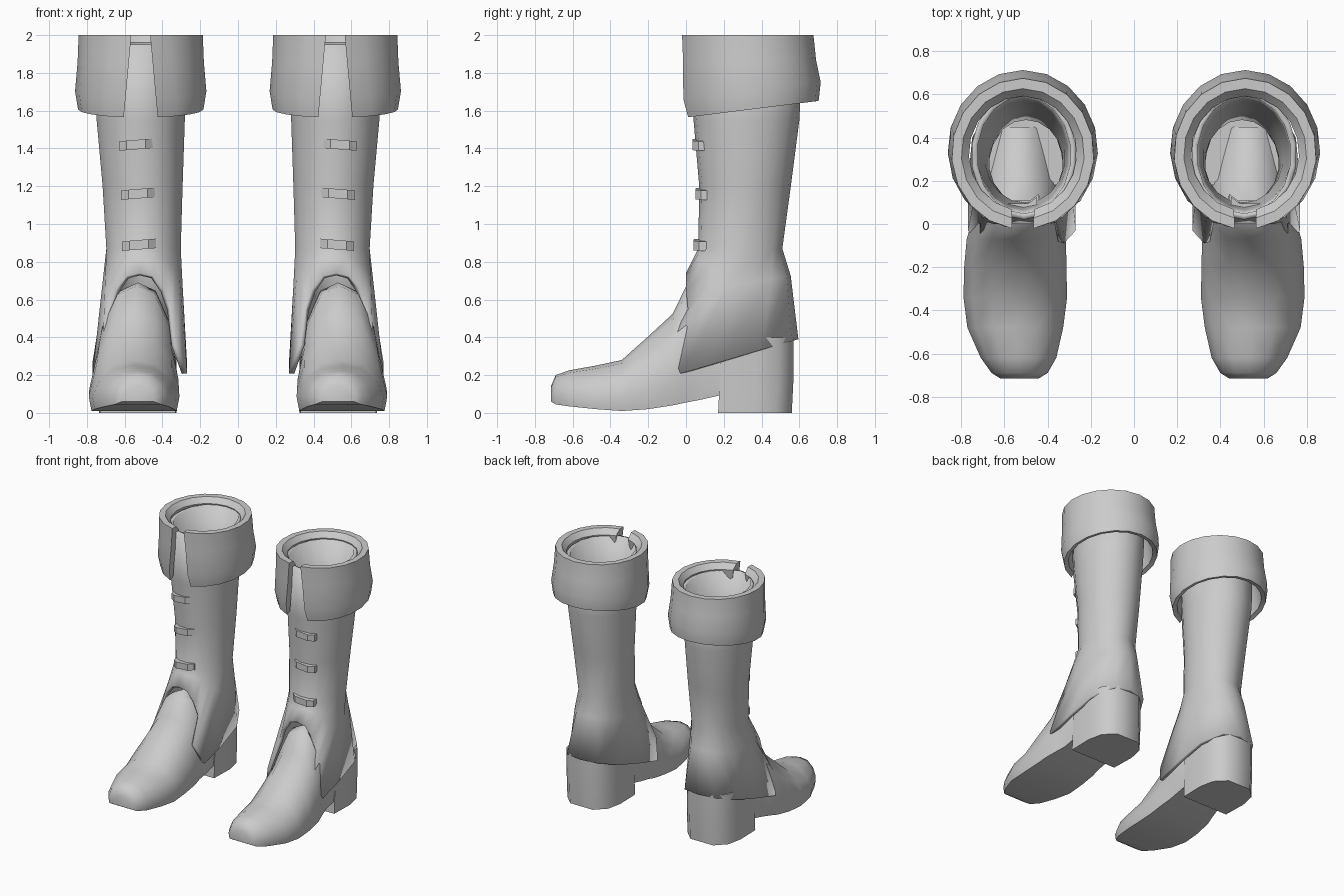
import bpy, bmesh, math

if "Cube" in bpy.data.objects:
    bpy.data.objects.remove(bpy.data.objects["Cube"])

leather = bpy.data.materials.new("grey_leather")
leather.diffuse_color = (0.6, 0.6, 0.6, 1)
leather.use_nodes = True
leather.node_tree.nodes["Principled BSDF"].inputs["Base Color"].default_value = leather.diffuse_color


def finish(name, verts, faces, recalc=True, thickness=0, angle=40):
    """Make one part of the boot, shade it and mirror it to the other foot."""
    me = bpy.data.meshes.new(name)
    me.from_pydata(verts, [], faces)
    if recalc:
        bm = bmesh.new()
        bm.from_mesh(me)
        bmesh.ops.recalc_face_normals(bm, faces=bm.faces)
        bm.to_mesh(me)
        bm.free()
    ob = bpy.data.objects.new(name, me)
    bpy.context.collection.objects.link(ob)
    me.materials.append(leather)
    if thickness:
        mod = ob.modifiers.new("thickness", 'SOLIDIFY')
        mod.thickness = thickness
        mod.offset = -1
    ob.modifiers.new("pair", 'MIRROR').use_mirror_merge = False
    bpy.ops.object.select_all(action='DESELECT')
    ob.select_set(True)
    bpy.context.view_layer.objects.active = ob
    bpy.ops.object.shade_smooth_by_angle(angle=math.radians(angle))
    return ob


def loft(rings, caps=True):
    """Join equal closed rings with quads."""
    n = len(rings[0])
    verts = [p for r in rings for p in r]
    faces = [(k * n + i, k * n + (i + 1) % n, (k + 1) * n + (i + 1) % n, (k + 1) * n + i)
             for k in range(len(rings) - 1) for i in range(n)]
    if caps:
        faces += [tuple(range(n))[::-1], tuple(range(len(verts) - n, len(verts)))]
    return verts, faces


def mirror_half(half):
    return half + [(-p[0],) + tuple(p[1:]) for p in half[-2:0:-1]]


# Shaft: arched, slanted hem at the bottom, then rising oval rings
hem = mirror_half([(0, 0, .74), (.07, 0, .725), (.13, .0, .65), (.165, .01, .55),
                   (.195, -.09, .36), (.25, -.03, .21), (.25, .18, .27),
                   (.23, .40, .335), (.14, .56, .38), (0, .595, .39)])
hem = [(.52 + x, y, z) for x, y, z in hem]
rings = []
for z, cx, rx, y0, y1 in [(.87, .5, .2, .065, .51), (1.2, .505, .215, .07, .555),
                          (1.55, .515, .237, .04, .6), (1.95, .51, .245, .02, .62)]:
    rings.append([(cx + rx * math.sin(a), (y0 + y1) / 2 - (y1 - y0) / 2 * math.cos(a), z)
                  for a in (math.tau * i / 18 for i in range(18))])
# ankle ring bulges backwards over the heel
ankle = []
for p, q in zip(hem, rings[0]):
    x, y, z = (q[k] + .3 * (p[k] - q[k]) for k in range(3))
    ankle.append((x, y + .02 * max(0, (y - .3) / .25), z))
finish("shaft", *loft([hem, ankle] + rings, caps=False), recalc=False, thickness=.028)

# Foot: cross-sections from toe to heel (y, centre x, half width, bottom, top)
section = mirror_half([(0, 0), (.94, 0), (1, .28), (.83, .65), (.46, .93), (0, 1)])
stations = [(-.715, .53, .09, .06, .14), (-.69, .53, .13, .045, .2), (-.62, .535, .175, .035, .225),
            (-.48, .55, .222, .02, .25), (-.34, .55, .24, .01, .28), (-.2, .55, .237, .02, .405),
            (-.07, .545, .23, .04, .525), (0, .54, .215, .055, .67), (.08, .53, .205, .07, .69),
            (.21, .53, .2, .1, .5), (.45, .53, .17, .1, .42)]
finish("foot", *loft([[(cx + hw * u, y, b + (t - b) * v) for u, v in section]
                      for y, cx, hw, b, t in stations]), angle=50)

# Heel: D-shaped block
plan = [(-.2, .17), (.2, .17), (.205, .36), (.18, .48), (.1, .56), (-.1, .56), (-.18, .48), (-.205, .36)]
finish("heel", *loft([[(.53 + x, y + dy, z) for x, y in plan] for z, dy in ((0, 0), (.2, .01), (.4, .01))]),
       angle=50)

# Folded cuff: closed profile swept round, with a slot that widens downwards
profile = [(.25, 1.96), (.285, 2), (.33, 2), (.335, 1.85), (.348, 1.66), (.332, 1.56),
           (.3, 1.57), (.29, 1.75), (.26, 1.9)]
steps, n = 18, len(profile)
sections = []
for i in range(steps + 1):
    ring = []
    for r, z in profile:
        gap = math.asin((.05 + .04 * (2 - z) / .44) / r)
        a = gap + (math.tau - 2 * gap) * i / steps
        y = .325 + .02 * (2 - z) / .35 - r * 1.06 * math.cos(a)
        drop = min(1, max(0, (1.9 - z) / .25))
        ring.append((.515 + r * math.sin(a), y, z + drop * .09 * (y + .03) / .72))
    sections.append(ring)
finish("cuff", *loft(sections), angle=45)

# Front straps: shallow bent bars
for i, (x, y, z) in enumerate([(.54, .035, 1.42), (.53, .05, 1.16), (.525, .04, .89)]):
    bars = []
    for u, back in ((-.09, .03), (-.05, 0), (.05, 0), (.09, .03)):
        tilt = -.08 * u
        bars.append([(x + u, y + back + dy, z + tilt + dz)
                     for dy, dz in ((0, -.025), (0, .025), (.06, .025), (.06, -.025))])
    finish("strap_%d" % (i + 1), *loft(bars), angle=30)
